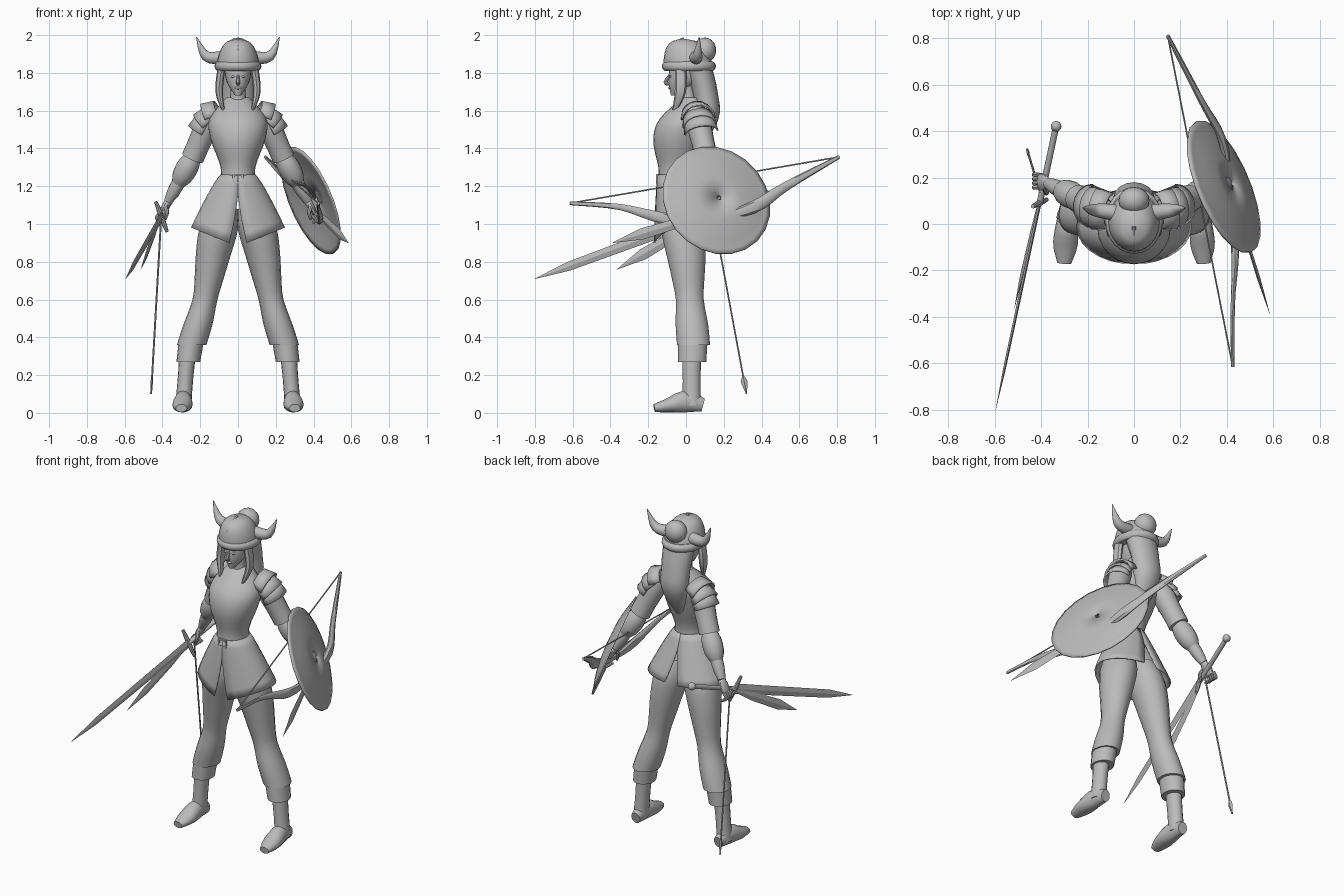
import bpy, bmesh, math
from mathutils import Vector, Matrix

cube = bpy.data.objects.get("Cube")
if cube:
    bpy.data.objects.remove(cube, do_unlink=True)

SIDEWAYS, BACKWARD, DOWN = Vector((1, 0, 0)), Vector((0, 1, 0)), Vector((0, 0, -1))
COLOUR = (0.5, 0.5, 0.5, 1)

grey = bpy.data.materials.new("plain_grey")
grey.use_nodes = True
grey.diffuse_color = COLOUR
grey.node_tree.nodes["Principled BSDF"].inputs["Base Color"].default_value = COLOUR


def finish(name, bm, mirror=False, thick=0, angle=40):
    """Turn a bmesh into a named, shaded object, mirrored or thickened if asked."""
    bmesh.ops.recalc_face_normals(bm, faces=bm.faces)
    mesh = bpy.data.meshes.new(name)
    bm.to_mesh(mesh)
    bm.free()
    mesh.materials.append(grey)
    obj = bpy.data.objects.new(name, mesh)
    bpy.context.collection.objects.link(obj)
    bpy.ops.object.select_all(action='DESELECT')
    obj.select_set(True)
    bpy.context.view_layer.objects.active = obj
    bpy.ops.object.shade_smooth_by_angle(angle=math.radians(angle))
    if thick:
        solid = obj.modifiers.new("Thickness", 'SOLIDIFY')
        solid.thickness = thick
        solid.offset = 0
    if mirror:
        obj.modifiers.new("Mirror", 'MIRROR').use_mirror_merge = False


def sample(values, fraction):
    """Read a smooth curve through evenly spaced values at a fraction of its length."""
    last = len(values) - 1
    if last == 0:
        return values[0]
    i = min(int(fraction * last), last - 1)
    t = fraction * last - i
    a, b, c, d = (values[min(max(i + k, 0), last)] for k in (-1, 0, 1, 2))
    return b + ((c - a) * t + (2 * a - 5 * b + 4 * c - d) * t ** 2 + (3 * b - a - 3 * c + d) * t ** 3) / 2


def loft(name, path, width, depth=(1,), steps=8, sides=16, ref=BACKWARD, axis=None,
         arc=None, capped=True, **look):
    """Sweep an ellipse along a smooth path; depth is relative to width, arc limits the sweep."""
    bm = bmesh.new()
    path = [Vector(p) for p in path]
    centres = [sample(path, i / steps) for i in range(steps + 1)]
    rings = []
    for i, centre in enumerate(centres):
        along = axis or (centres[min(i + 1, steps)] - centres[max(i - 1, 0)]).normalized()
        u = along.cross(ref).normalized()
        v = along.cross(u)
        w = sample(width, i / steps)
        d = w * sample(depth, i / steps)
        ring = []
        for k in range(sides):
            turn = arc * (2 * k / (sides - 1) - 1) if arc else math.tau * k / sides
            ring.append(bm.verts.new(centre + u * w * math.cos(turn) + v * d * math.sin(turn)))
        rings.append(ring)
    for upper, lower in zip(rings, rings[1:]):
        for k in range(sides - 1 if arc else sides):
            n = (k + 1) % sides
            bm.faces.new((upper[k], upper[n], lower[n], lower[k]))
    if capped and not arc:
        bm.faces.new(rings[0])
        bm.faces.new(rings[-1])
    finish(name, bm, **look)


def ball(name, centre, size, **look):
    bm = bmesh.new()
    place = Matrix.Translation(centre) @ Matrix.Diagonal((*size, 1))
    bmesh.ops.create_uvsphere(bm, u_segments=16, v_segments=10, radius=1, matrix=place)
    finish(name, bm, **look)


def box(name, centre, size, **look):
    bm = bmesh.new()
    bmesh.ops.create_cube(bm, size=1, matrix=Matrix.Translation(centre) @ Matrix.Diagonal((*size, 1)))
    finish(name, bm, **look)


def blade(name, start, end, width, depth=.25):
    """Straight diamond-section blade with its flat side facing sideways."""
    loft(name, [start, end], width, [depth], steps=len(width) - 1, sides=4, ref=SIDEWAYS, angle=15)


# Head and face
loft("head", [(0, -.06, 1.68), (0, -.02, 1.74), (0, 0, 1.8), (0, .01, 1.86)],
     [.015, .055, .07, .07], [1.3], axis=DOWN, sides=20)
loft("neck", [(0, .02, 1.6), (0, 0, 1.74)], [.06, .042, .04], axis=DOWN)
loft("nose", [(0, -.085, 1.79), (0, -.108, 1.75), (0, -.085, 1.74)], [.006, .011, .008],
     sides=8, ref=SIDEWAYS)
ball("lips", (0, -.086, 1.72), (.02, .008, .007))
ball("eye", (.026, -.083, 1.78), (.012, .007, .006), mirror=True)

# Hair
loft("long_hair", [(0, .06, 1.84), (0, .1, 1.7), (0, .11, 1.55), (0, .03, 1.33)],
     [.1, .09, .08, .006], [.75], steps=12, axis=DOWN)
loft("side_lock", [(.085, -.03, 1.84), (.1, -.03, 1.7), (.07, -.07, 1.58)],
     [.02, .02, .004], [1.5], sides=8, mirror=True)
ball("hair_bun", (0, .1, 1.92), (.067, .06, .067))

# Helmet with horns; the dome is half an ellipsoid
dome = [.11 * math.sqrt(1 - (k / 8.01) ** 2) for k in range(9)]
loft("helmet_rim", [(0, .015, 1.81), (0, .015, 1.86)], [.11, .122, .122, .11], [1.16],
     axis=DOWN, sides=24)
loft("helmet_dome", [(0, .01, 1.85), (0, -.01, 1.98)], dome, [1.16], axis=DOWN, sides=24)
loft("helmet_ridge", [(0, -.11, 1.86), (0, -.09, 1.94), (0, -.01, 1.98)], [.009],
     sides=8, ref=SIDEWAYS)
loft("horn", [(.08, .05, 1.88), (.17, .06, 1.89), (.22, .07, 1.99)], [.036, .027, .002],
     sides=12, mirror=True)

# Tunic
loft("tunic_torso", [(0, .03, 1.67), (0, -.01, 1.56), (0, -.04, 1.45), (0, -.05, 1.3), (0, -.05, 1.2)],
     [.06, .15, .145, .092, .1], [.8, .85, .92, 1.05, 1], steps=16, axis=DOWN, sides=24)


def skirt(rows=8, columns=13):
    """One half of the flared skirt, split at front and back, then mirrored."""
    bm = bmesh.new()
    grid = []
    for i in range(rows):
        fall = i / (rows - 1)
        gap = max(0, fall - .3) * .27
        line = []
        for j in range(columns):
            round_to_back = j / (columns - 1)
            turn = gap + round_to_back * (math.pi - 2 * gap)
            hem = .9 + .08 * math.sin(math.pi * min(round_to_back, .5))
            x = (.09 + .155 * fall ** .85) * math.sin(turn)
            y = .04 * fall - .05 - (.1 + .06 * fall) * math.cos(turn)
            line.append(bm.verts.new((x, y, 1.26 + (hem - 1.26) * fall)))
        grid.append(line)
    for upper, lower in zip(grid, grid[1:]):
        for j in range(columns - 1):
            bm.faces.new((upper[j], upper[j + 1], lower[j + 1], lower[j]))
    finish("tunic_skirt", bm, mirror=True, thick=.008)


skirt()
for height in (1.22, 1.26):
    box("buckle_bar", (0, -.152, height), (.05, .012, .009))
box("buckle_side", (.024, -.152, 1.24), (.009, .012, .045), mirror=True)

# Shoulder plates, three overlapping tiers
for tier in range(3):
    tilt = .4 + .35 * tier
    start = Vector((.1, .055, 1.585)) + tier * Vector((.028, .008, -.02))
    end = start + .07 * Vector((math.cos(tilt), .15, -math.sin(tilt)))
    loft("shoulder_plate", [start, end], [.068, .08], [1.1], steps=2, sides=9, arc=1.6,
         mirror=True, thick=.01, angle=25)

# Arms and hands
shoulder, elbow = Vector((.13, .05, 1.6)), Vector((.24, .11, 1.35))
wrist, knuckles = Vector((.37, .175, 1.12)), Vector((.41, .185, 1.05))
loft("sleeve", [shoulder, elbow], [.055, .065, .06, .06], mirror=True)
loft("forearm_puff", [elbow, elbow.lerp(wrist, .6)], [.045, .058, .055, .035], mirror=True)
loft("forearm", [elbow.lerp(wrist, .5), wrist], [.036, .034, .023], mirror=True)
loft("palm", [wrist, knuckles], [.02, .018, .012], [1.1, 2, 2.4], sides=10, mirror=True)
for finger in range(4):
    base = knuckles + Vector((0, .018 * finger - .027, .01))
    loft("finger", [base, base + Vector((.02, 0, -.03)), base + Vector((-.015, 0, -.055))],
         [.01, .01, .007], sides=8, mirror=True)
thumb = wrist.lerp(knuckles, .4) - BACKWARD * .025
loft("thumb", [thumb, thumb + Vector((-.01, -.02, -.03)), thumb + Vector((0, -.02, -.07))],
     [.011, .011, .006], sides=8, mirror=True)

# Trousers and boots
loft("trouser_leg", [(.08, -.03, 1.08), (.13, 0, .84), (.175, .02, .6), (.245, .04, .36)],
     [.08, .103, .093, .078, .066, .077, .078], [1.12], steps=18, axis=DOWN, mirror=True)
loft("trouser_cuff", [(.25, .035, .36), (.263, .033, .27)], [.066, .063], [1.18], steps=2,
     axis=DOWN, mirror=True)
loft("boot_shaft", [(.268, .03, .3), (.29, .03, .04)], [.044, .041, .043], [1.15],
     axis=DOWN, mirror=True)
loft("boot_foot", [(.286, .09, .042), (.29, 0, .06), (.295, -.09, .04), (.3, -.168, .025)],
     [.03, .046, .053, .03], [1.2, 1.25, .73, .7], ref=DOWN, mirror=True)

# Sword in the right hand
pommel, point = Vector((-.335, .42, 1.16)), Vector((-.595, -.8, .71))
guard = pommel.lerp(point, .27)
reach = Vector((.03, .015, -.08))
blade("sword_blade", guard, point, [.03, .028, .026, .024, .001])
loft("sword_grip", [pommel, guard], [.014], sides=10, ref=SIDEWAYS)
ball("sword_pommel", pommel, (.023, .023, .023))
loft("sword_guard", [guard - reach, guard, guard + reach], [.009, .014, .009], sides=8)

# Leaf-shaped blades beside each hand
leaf = [.008, .025, .03, .001]
blade("right_leaf_blade", (-.41, .1, 1.03), (-.515, -.365, .76), leaf)
blade("left_leaf_blade", (.42, .14, 1.06), (.585, -.39, .9), leaf)

# Arrow hanging from the right hand
nock, arrow_tip = Vector((-.405, .14, 1.07)), Vector((-.46, .32, .1))
loft("arrow_shaft", [nock, arrow_tip], [.005], steps=1, sides=6)
blade("arrow_head", nock.lerp(arrow_tip, .9), arrow_tip, [.004, .018, .01, .001], .4)

# Bow in the left hand
top_end, low_end = Vector((.145, .81, 1.355)), Vector((.425, -.615, 1.11))
loft("bow", [top_end, (.29, .53, 1.2), (.38, .36, 1.09), (.41, .14, 1.03),
             (.435, -.11, 1.03), (.425, -.35, 1.09), low_end],
     [.01, .024, .033, .015, .03, .016, .01], [.8, .5, .8, .5, .8], steps=24, sides=8, ref=SIDEWAYS)
loft("bow_string", [top_end, low_end], [.004], steps=1, sides=6, ref=SIDEWAYS)

# Domed round shield on the left arm
facing = Vector((1, .42, .42)).normalized()
hub = Vector((.385, .16, 1.124))
loft("shield", [hub, hub + facing * .04], [.305 * math.sqrt(1 - k / 6.01) for k in range(7)],
     steps=6, sides=22, axis=facing, capped=False, thick=.01)
loft("shield_strap", [(.3, .1, 1.22), (.36, .13, 1.2), (.4, .18, 1.15)], [.008], [4], sides=8)
